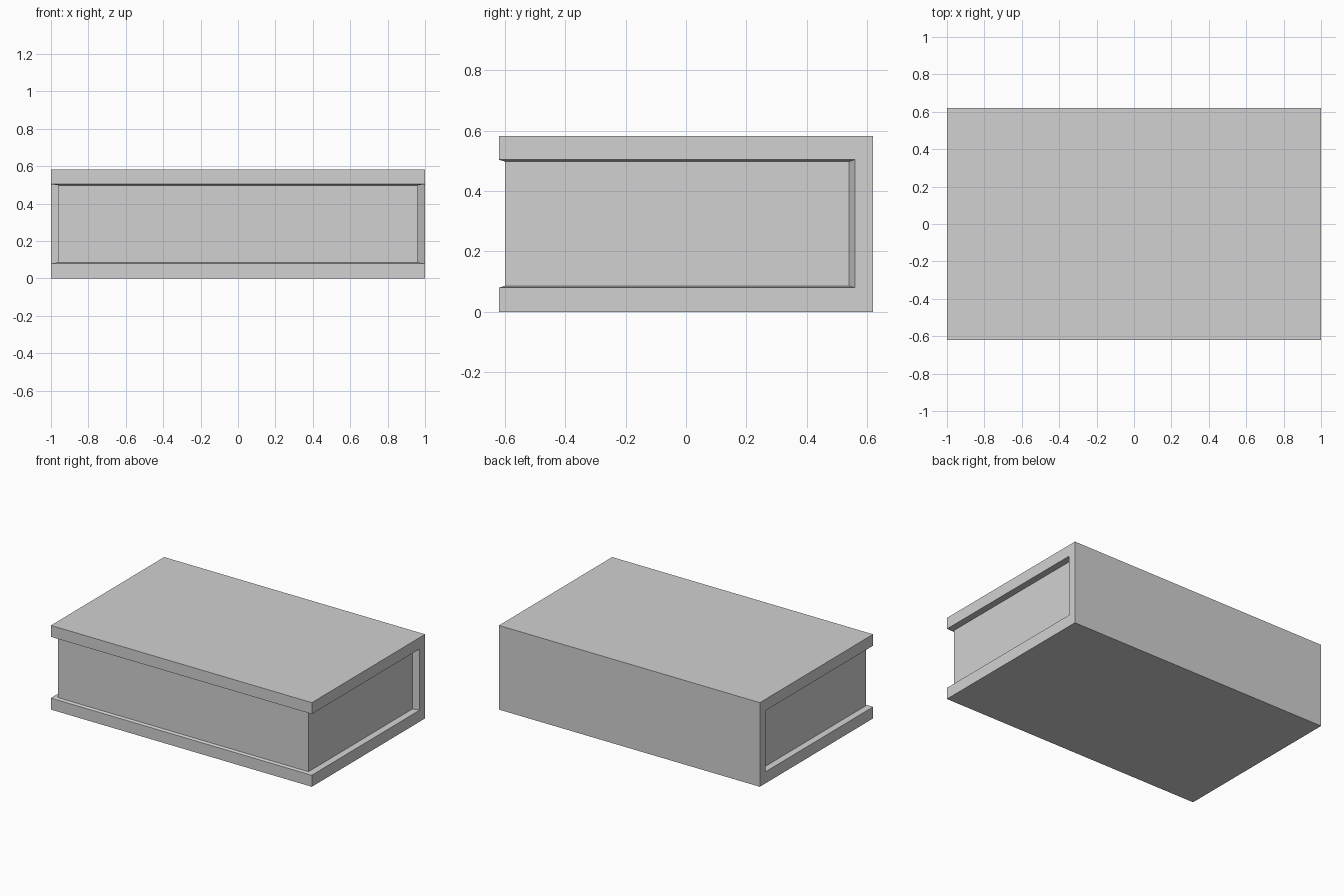
import bpy
import bmesh

cube = bpy.data.objects.get("Cube")
if cube:
    bpy.data.objects.remove(cube, do_unlink=True)

# One plain grey for the whole model
GREY = (0.64, 0.64, 0.64, 1.0)
grey = bpy.data.materials.new("plain_grey")
grey.use_nodes = True
grey.diffuse_color = GREY
for node in grey.node_tree.nodes:
    if node.type == 'BSDF_PRINCIPLED':
        node.inputs["Base Color"].default_value = GREY

# Main dimensions
WIDTH, HEIGHT = 1.0, 0.583
FRONT, BACK = -0.62, 0.62
LOW, HIGH = 0.08, 0.504            # inner faces of the two boards
HINGE = 0.56                       # inner face of the spine
PAGE_X, PAGE_FRONT, PAGE_BACK = 0.96, -0.60, 0.54
PAGE_LOW, PAGE_HIGH = 0.086, 0.498


def loft(name, rings, capped=False):
    """Skin a stack of matching rings."""
    bm = bmesh.new()
    loops = [[bm.verts.new(p) for p in ring] for ring in rings]
    for a, b in zip(loops, loops[1:]):
        for i in range(len(a)):
            j = (i + 1) % len(a)
            bm.faces.new((a[i], a[j], b[j], b[i]))
    if capped:
        bm.faces.new(loops[0])
        bm.faces.new(loops[-1])
    bmesh.ops.recalc_face_normals(bm, faces=bm.faces)
    mesh = bpy.data.meshes.new(name)
    bm.to_mesh(mesh)
    bm.free()
    mesh.materials.append(grey)
    obj = bpy.data.objects.new(name, mesh)
    bpy.context.collection.objects.link(obj)
    return obj


def flat_ring(x, front, back, z):
    return [(-x, front, z), (x, front, z), (x, back, z), (-x, back, z)]


def upright_ring(x, y, low, high):
    return [(-x, y, low), (x, y, low), (x, y, high), (-x, y, high)]


# Cover: a C-shaped profile run across the width
profile = [(FRONT, 0), (BACK, 0), (BACK, HEIGHT), (FRONT, HEIGHT),
           (FRONT, HIGH), (HINGE, HIGH), (HINGE, LOW), (FRONT, LOW)]
loft("cover", [[(x, y, z) for y, z in profile] for x in (-WIDTH, WIDTH)], capped=True)

# Page block, flaring out to the board edges at top and bottom
loft("page_block", [
    flat_ring(WIDTH, FRONT, HINGE, LOW),
    flat_ring(PAGE_X, PAGE_FRONT, PAGE_BACK, PAGE_LOW),
    flat_ring(PAGE_X, PAGE_FRONT, PAGE_BACK, PAGE_HIGH),
    flat_ring(WIDTH, FRONT, HINGE, HIGH),
])

# Sloped filler between the spine and the pages
loft("spine_filler", [
    upright_ring(WIDTH, HINGE, LOW, HIGH),
    upright_ring(PAGE_X, PAGE_BACK, PAGE_LOW, PAGE_HIGH),
])
